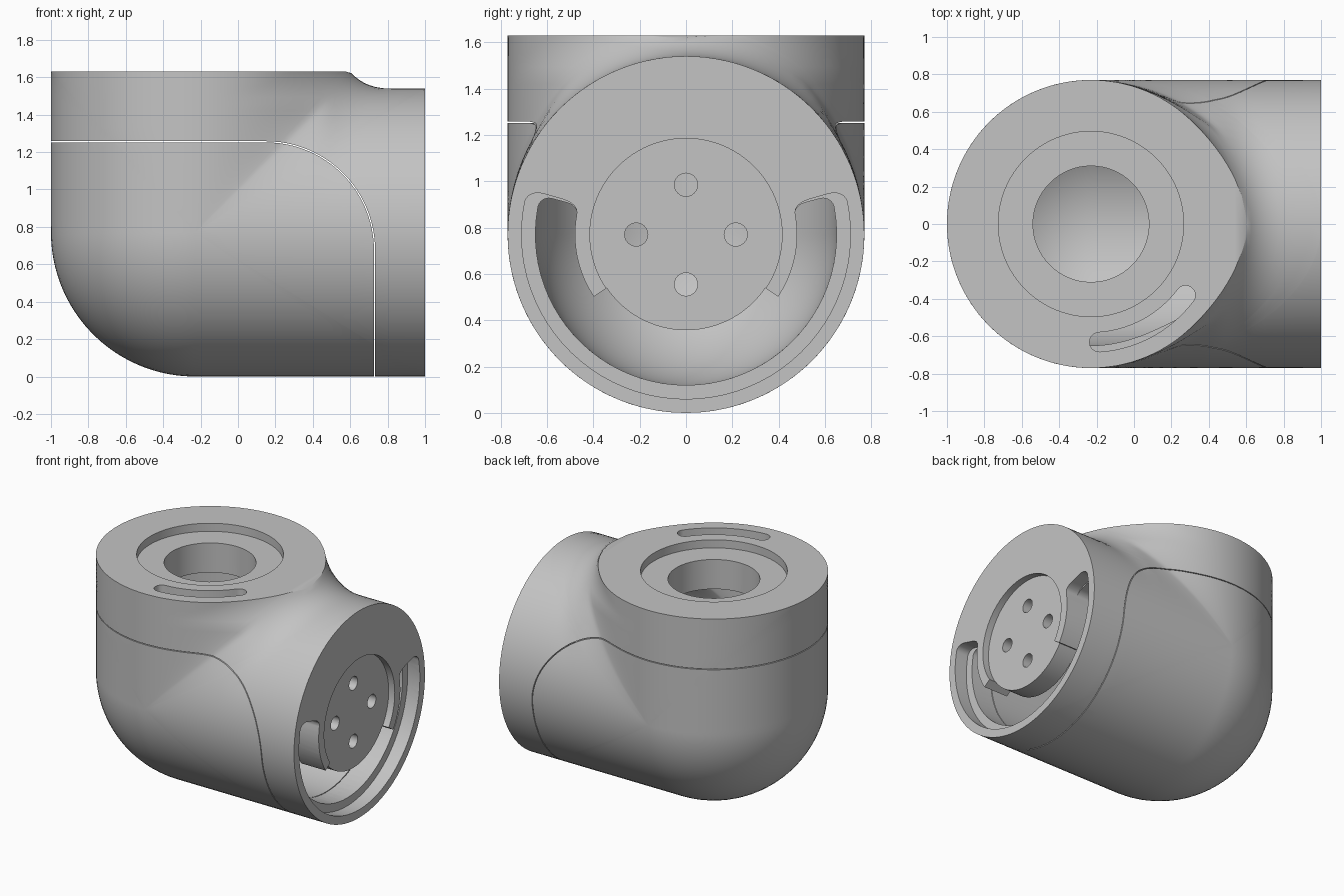
import bpy, bmesh
from math import sin, cos, pi, atan2, sqrt, radians

cube = bpy.data.objects.get("Cube")
if cube:
    bpy.data.objects.remove(cube, do_unlink=True)

R = 0.77            # outer radius of both tubes
CX, CZ = -0.23, R   # where the two tube axes meet
TOP, END = 1.63, 1.0

grey = bpy.data.materials.new("plain_grey")
grey.use_nodes = True
grey.diffuse_color = (0.55, 0.55, 0.55, 1)
grey.node_tree.nodes["Principled BSDF"].inputs["Base Color"].default_value = (0.55, 0.55, 0.55, 1)


def make_object(name, bm):
    bmesh.ops.recalc_face_normals(bm, faces=bm.faces)
    mesh = bpy.data.meshes.new(name)
    bm.to_mesh(mesh)
    bm.free()
    mesh.materials.append(grey)
    obj = bpy.data.objects.new(name, mesh)
    bpy.context.scene.collection.objects.link(obj)
    return obj


def drop(u, v):
    """Squared drop of the elbow's half width away from the corner axis."""
    if u <= 0 and v <= 0:
        return u * u + v * v
    if u <= 0:
        return u * u
    if v <= 0:
        return v * v
    a, b = u * u, v * v
    k = max(min(0.48, max(a, b)), 1e-9)
    h = max(k - abs(a - b), 0)
    return min(a, b) - h * h / (4 * k)     # soft blend between the tubes


def elbow(name, r, umax, vmax, steps=22):
    """Two blended tubes with a ball corner, swept as rays from the corner."""
    n = 56
    rays = {round(atan2(vmax, umax), 5)}
    for i in range(n + 1):
        t = pi * i / n
        rays.add(round(atan2(-r * cos(t), umax), 5))
        rays.add(round(atan2(vmax, r * cos(t)), 5))
    low, high = atan2(r, umax), atan2(vmax, r)
    for i in range(1, 12):
        rays.add(round(low + (high - low) * i / 12, 5))
    start, stop = atan2(vmax, -r), 2 * pi + atan2(-r, umax)
    for i in range(1, 60):
        rays.add(round(start + (stop - start) * i / 60, 5))

    bm = bmesh.new()
    columns = []
    for phi in sorted(rays):
        du, dv = cos(phi), sin(phi)
        lo, hi = 0.0, 3.0
        for _ in range(60):
            m = (lo + hi) / 2
            u, v = m * du, m * dv
            if u <= umax and v <= vmax and drop(u, v) <= r * r:
                lo = m
            else:
                hi = m
        front, back = [], []
        for i in range(steps + 1):
            t = lo * sin(pi / 2 * i / steps)
            u, v = t * du, t * dv
            w = sqrt(max(r * r - drop(u, v), 0))
            front.append(bm.verts.new((CX + u, -w, CZ + v)))
            back.append(bm.verts.new((CX + u, w, CZ + v)))
        columns.append(front + back[::-1])
    for a, b in zip(columns, columns[1:] + columns[:1]):
        for i in range(len(a) - 1):
            bm.faces.new((a[i], a[i + 1], b[i + 1], b[i]))
    bmesh.ops.remove_doubles(bm, verts=bm.verts, dist=2e-5)
    return make_object(name, bm)


def prism(name, pts, axis, lo, hi, rounding=0, corners=()):
    """Extrude a flat outline along an axis, optionally rounding some corners."""
    place = {"x": lambda p, h: (h, p[0], p[1]),
             "y": lambda p, h: (p[0], h, p[1]),
             "z": lambda p, h: (p[0], p[1], h)}[axis]
    bm = bmesh.new()
    a = [bm.verts.new(place(p, lo)) for p in pts]
    b = [bm.verts.new(place(p, hi)) for p in pts]
    bm.faces.new(a)
    bm.faces.new(b[::-1])
    for i in range(len(pts)):
        j = (i + 1) % len(pts)
        bm.faces.new((a[i], a[j], b[j], b[i]))
    if rounding:
        edges = [bm.edges.get((a[i], b[i])) for i in corners]
        bmesh.ops.bevel(bm, geom=edges, offset=rounding, segments=6,
                        profile=0.5, affect="EDGES", clamp_overlap=False)
    return make_object(name, bm)


def arc(cx, cy, r, a0, a1, n):
    return [(cx + r * cos(radians(a0 + (a1 - a0) * i / n)),
             cy + r * sin(radians(a0 + (a1 - a0) * i / n))) for i in range(n + 1)]


def disc(name, cx, cy, r, axis, lo, hi, n=64):
    return prism(name, arc(cx, cy, r, 0, 360, n)[:-1], axis, lo, hi)


def sector(name, r0, r1, a0, a1, lo, hi, rounding=0, n=48):
    """Ring sector around the end axis."""
    pts = arc(0, CZ, r1, a0, a1, n) + arc(0, CZ, r0, a1, a0, n)
    return prism(name, pts, "x", lo, hi, rounding, (0, n, n + 1, 2 * n + 1))


def cut(body, cutter):
    mod = body.modifiers.new(cutter.name, "BOOLEAN")
    mod.operation = "DIFFERENCE"
    mod.solver = "EXACT"
    mod.object = cutter
    bpy.context.view_layer.objects.active = body
    bpy.ops.object.modifier_apply(modifier=mod.name)
    bpy.data.objects.remove(cutter, do_unlink=True)


# Housing shell: blended elbow with a hollow core
housing = elbow("elbow_housing", R, END - CX, TOP - CZ)
cut(housing, elbow("core", 0.65, 0.8 - CX, 1.35 - CZ))

# Top face: round recess, central bore and curved slot with round ends
cut(housing, disc("top_recess", CX, 0, 0.495, "z", TOP - 0.06, 1.8, 96))
cut(housing, disc("top_bore", CX, 0, 0.31, "z", 1.2, 1.8))
mid, half = 0.633, 0.052
ends = [(CX + mid * cos(radians(d)), mid * sin(radians(d))) for d in (-86, -37)]
slot = (arc(CX, 0, mid + half, -86, -37, 20)
        + arc(*ends[1], half, -37, 143, 10)[1:-1]
        + arc(CX, 0, mid - half, -37, -86, 20)
        + arc(*ends[0], half, 94, 274, 10)[1:-1])
cut(housing, prism("top_slot", slot, "z", 1.25, 1.8))

# End face: sunken hub, stepped lip, crescent opening and bolt holes
cut(housing, disc("hub_recess", 0, CZ, 0.415, "x", END - 0.05, 1.2, 96))
cut(housing, sector("lip_step", 0.482, 0.71, -196, 16, END - 0.1, 1.2, 0.07))
cut(housing, sector("crescent", 0.48, 0.65, -195, 15, 0.7, 1.2, 0.05))
cut(housing, sector("lower_gap", 0.413, 0.52, -146, -34, 0.7, 1.2))
for i in range(4):
    a = pi / 2 * i
    cut(housing, disc("bolt_hole", 0.215 * cos(a), CZ + 0.215 * sin(a), 0.05,
                      "x", 0.7, 1.2, 24))

# Thin parting seam between the upper and lower shells
g = 0.003
seam = ([(-1.1, 1.255 + g)] + arc(0.15, 0.675, 0.58 + g, 90, 0, 24) + [(0.73 + g, -0.1)]
        + [(0.73 - g, -0.1)] + arc(0.15, 0.675, 0.58 - g, 0, 90, 24) + [(-1.1, 1.255 - g)])
cut(housing, prism("seam", seam, "y", -1, 1))

# Smooth curved walls, crisp rims
bpy.ops.object.select_all(action="DESELECT")
housing.select_set(True)
bpy.context.view_layer.objects.active = housing
bpy.ops.object.shade_smooth_by_angle(angle=radians(30))
